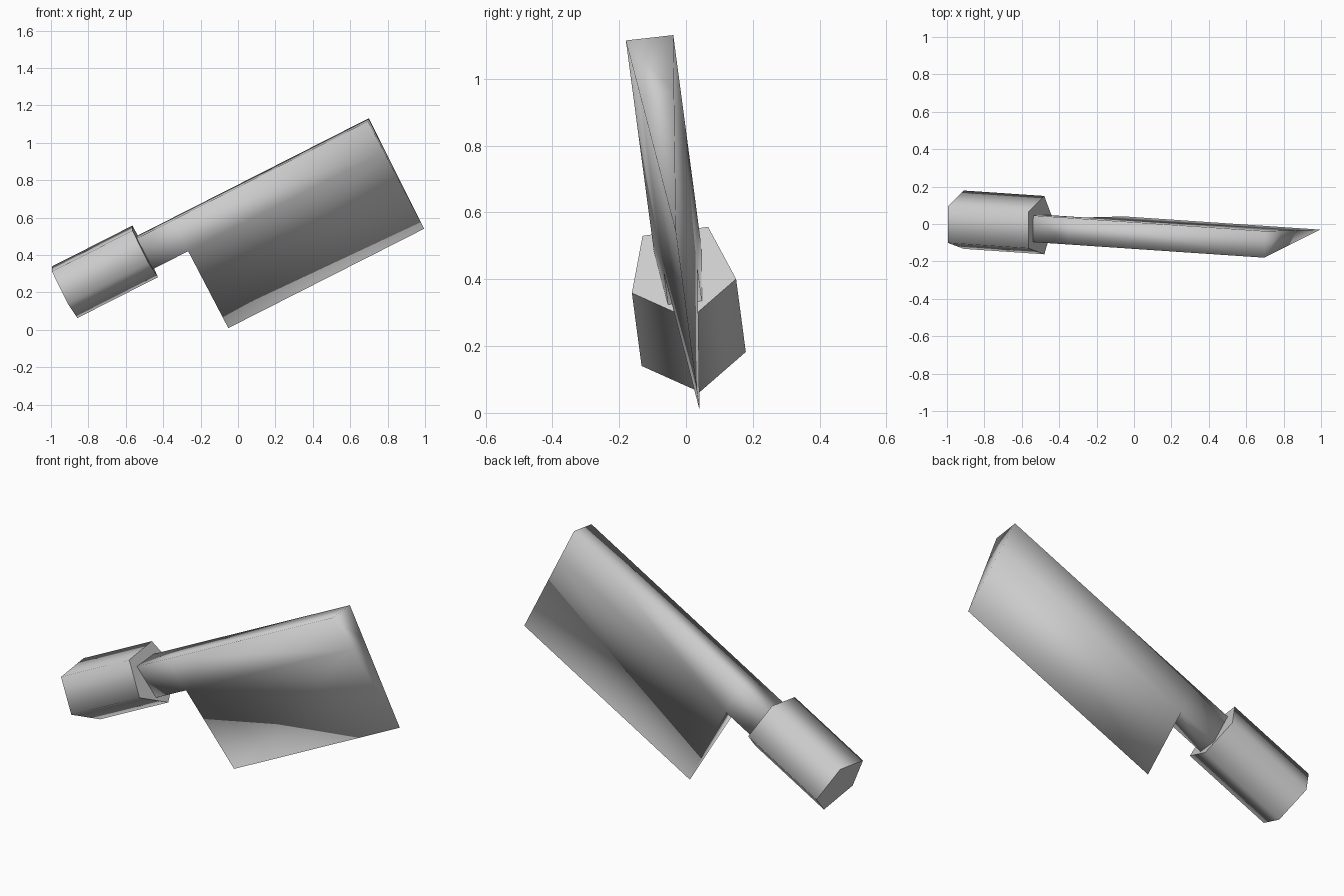
import bpy
import math
from mathutils import Vector

old = bpy.data.objects.get("Cube")
if old:
    bpy.data.objects.remove(old)

# One plain grey for the whole tool
grey = bpy.data.materials.new("plain grey")
grey.use_nodes = True
grey.diffuse_color = (0.6, 0.6, 0.6, 1)
grey.node_tree.nodes["Principled BSDF"].inputs["Base Color"].default_value = (0.6, 0.6, 0.6, 1)

# Long axis running from the handle up to the blade tip
axis = Vector((0.89, -0.06, 0.4515)).normalized()


def make_part(name, verts, faces, smooth_angle):
    mesh = bpy.data.meshes.new(name)
    mesh.from_pydata(verts, [], faces)
    mesh.materials.append(grey)
    part = bpy.data.objects.new(name, mesh)
    bpy.context.collection.objects.link(part)
    bpy.ops.object.select_all(action='DESELECT')
    part.select_set(True)
    bpy.context.view_layer.objects.active = part
    bpy.ops.object.mode_set(mode='EDIT')
    bpy.ops.mesh.select_all(action='SELECT')
    bpy.ops.mesh.normals_make_consistent(inside=False)
    bpy.ops.object.mode_set(mode='OBJECT')
    if smooth_angle:
        bpy.ops.object.shade_smooth_by_angle(angle=math.radians(smooth_angle))
    else:
        bpy.ops.object.shade_smooth()
    return part


# Handle: five-sided prism whose ends are square to the axis
collar = -0.255
section = [(-0.162, 0.359), (-0.13, 0.53), (0.066, 0.557), (0.15, 0.401), (0.012, 0.281)]
front = [Vector(((collar - axis.y * y - axis.z * z) / axis.x, y, z)) for y, z in section]
back = [p - axis * 0.484 for p in front]
n = len(section)
sides = [(i, (i + 1) % n, n + (i + 1) % n, n + i) for i in range(n)]
make_part("handle", front + back, sides + [tuple(range(n)), tuple(range(n, 2 * n))], 80)

# Blade and shank: one wedge section, cut short along the shank
spine_front = Vector((0.695, -0.18, 1.115))
spine_back = Vector((0.70, -0.038, 1.131))
edge = Vector((0.995, -0.03, 0.54))
knee_front = spine_front.lerp(edge, 0.285)
knee_back = spine_back.lerp(edge, 0.285)
rows = [spine_front, spine_back, knee_back, knee_front]
tip, heel, root = 0, 1.176, 1.393
verts = [p - axis * d for d in (tip, heel, root) for p in rows]
verts += [edge - axis * d for d in (tip, heel)]
tip_edge, heel_edge = 12, 13
faces = [(s + i, s + (i + 1) % 4, s + 4 + (i + 1) % 4, s + 4 + i)
         for s in (0, 4) for i in range(4) if (s, i) != (0, 2)]
faces += [
    (0, 1, 2, 3), (8, 9, 10, 11),                   # tip and root ends
    (3, 2, tip_edge), (7, 6, heel_edge),            # lower tip and heel ends
    (3, 7, heel_edge, tip_edge), (2, 6, heel_edge, tip_edge),  # lower cheeks
]
make_part("blade", verts, faces, 0)
